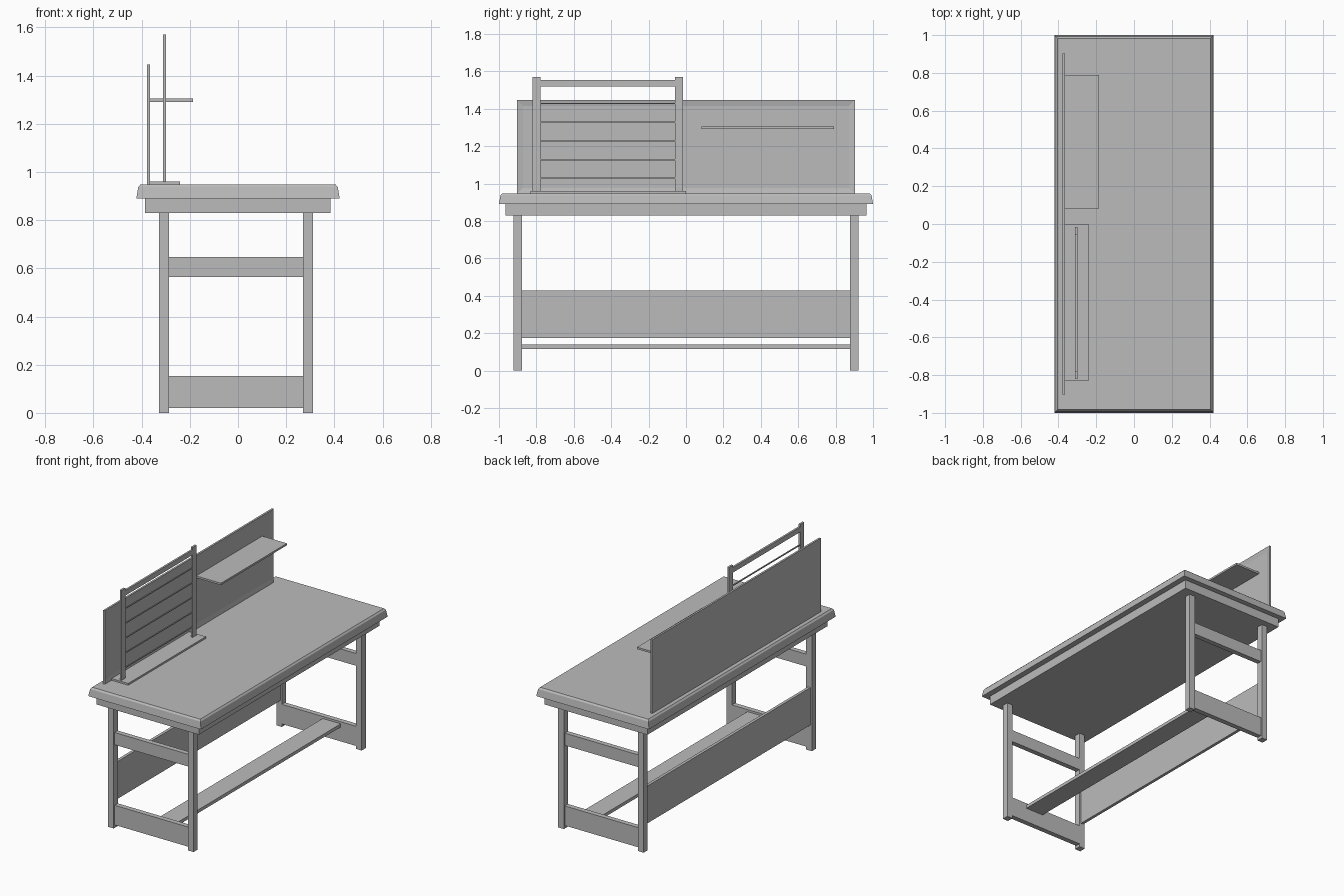
import bpy
import bmesh

cube = bpy.data.objects.get("Cube")
if cube:
    bpy.data.objects.remove(cube, do_unlink=True)

# Single plain grey finish
grey = bpy.data.materials.new("plain grey")
grey.use_nodes = True
colour = (0.5, 0.5, 0.5, 1)
grey.diffuse_color = colour
grey.node_tree.nodes["Principled BSDF"].inputs["Base Color"].default_value = colour


def finish(name, bm):
    bmesh.ops.recalc_face_normals(bm, faces=bm.faces)
    mesh = bpy.data.meshes.new(name)
    bm.to_mesh(mesh)
    bm.free()
    mesh.materials.append(grey)
    obj = bpy.data.objects.new(name, mesh)
    bpy.context.collection.objects.link(obj)
    return obj


def box_mesh(x, y, z):
    """Box from (min, max) pairs."""
    bm = bmesh.new()
    bmesh.ops.create_cube(bm, size=1)
    for v in bm.verts:
        v.co = [lo + (c + 0.5) * (hi - lo) for c, (lo, hi) in zip(v.co, (x, y, z))]
    return bm


def box(name, x, y, z):
    return finish(name, box_mesh(x, y, z))


# Table top: stacked rectangles give the sloped, chamfered edge
bm = bmesh.new()
rings = []
for half_x, half_y, z in ((0.422, 1.0, 0.89), (0.414, 0.992, 0.937), (0.405, 0.983, 0.948)):
    rings.append([bm.verts.new((sx * half_x, sy * half_y, z))
                  for sx, sy in ((-1, -1), (1, -1), (1, 1), (-1, 1))])
for low, high in zip(rings, rings[1:]):
    for i in range(4):
        j = (i + 1) % 4
        bm.faces.new((low[i], low[j], high[j], high[i]))
bm.faces.new(rings[0])
bm.faces.new(rings[-1])
finish("table_top", bm)

box("apron", (-0.386, 0.383), (-0.965, 0.965), (0.83, 0.89))

# End frames: two legs and two rails at each end
BACK_LEG, FRONT_LEG = (-0.328, -0.286), (0.27, 0.312)
for end, side in (("right", -1), ("left", 1)):
    leg_y = sorted((side * 0.878, side * 0.922))
    rail_y = sorted((side * 0.878, side * 0.912))
    box(end + "_back_leg", BACK_LEG, leg_y, (0, 0.83))
    box(end + "_front_leg", FRONT_LEG, leg_y, (0, 0.83))
    box(end + "_upper_rail", (BACK_LEG[1], FRONT_LEG[0]), rail_y, (0.563, 0.646))
    box(end + "_lower_rail", (BACK_LEG[1], FRONT_LEG[0]), rail_y, (0.02, 0.153))

# Boards joining the end frames
box("modesty_panel", (-0.318, -0.298), (-0.878, 0.878), (0.175, 0.428))
box("foot_rest", (0.02, 0.155), (-0.878, 0.878), (0.117, 0.139))

# Back board with a recessed field on the working side
bm = box_mesh((-0.378, -0.365), (-0.903, 0.903), (0.945, 1.447))
field = [f for f in bm.faces if f.calc_center_median().x > -0.366]
bmesh.ops.inset_region(bm, faces=field, thickness=0.045)
bmesh.ops.translate(bm, verts=field[0].verts, vec=(-0.006, 0, 0))
finish("back_board", bm)

box("wall_shelf", (-0.371, -0.186), (0.083, 0.79), (1.291, 1.304))

# Wire rack standing on its base plate
box("rack_base", (-0.365, -0.24), (-0.832, -0.001), (0.945, 0.96))
RACK_X = (-0.312, -0.299)
box("rack_right_post", RACK_X, (-0.82, -0.779), (0.96, 1.57))
box("rack_left_post", RACK_X, (-0.058, -0.016), (0.96, 1.57))
box("rack_top_rail", RACK_X, (-0.779, -0.058), (1.519, 1.553))
for i in range(5):
    z = 1.028 + i * 0.1
    box(f"rack_wire_{i + 1}", (-0.309, -0.302), (-0.779, -0.058), (z - 0.0035, z + 0.0035))
